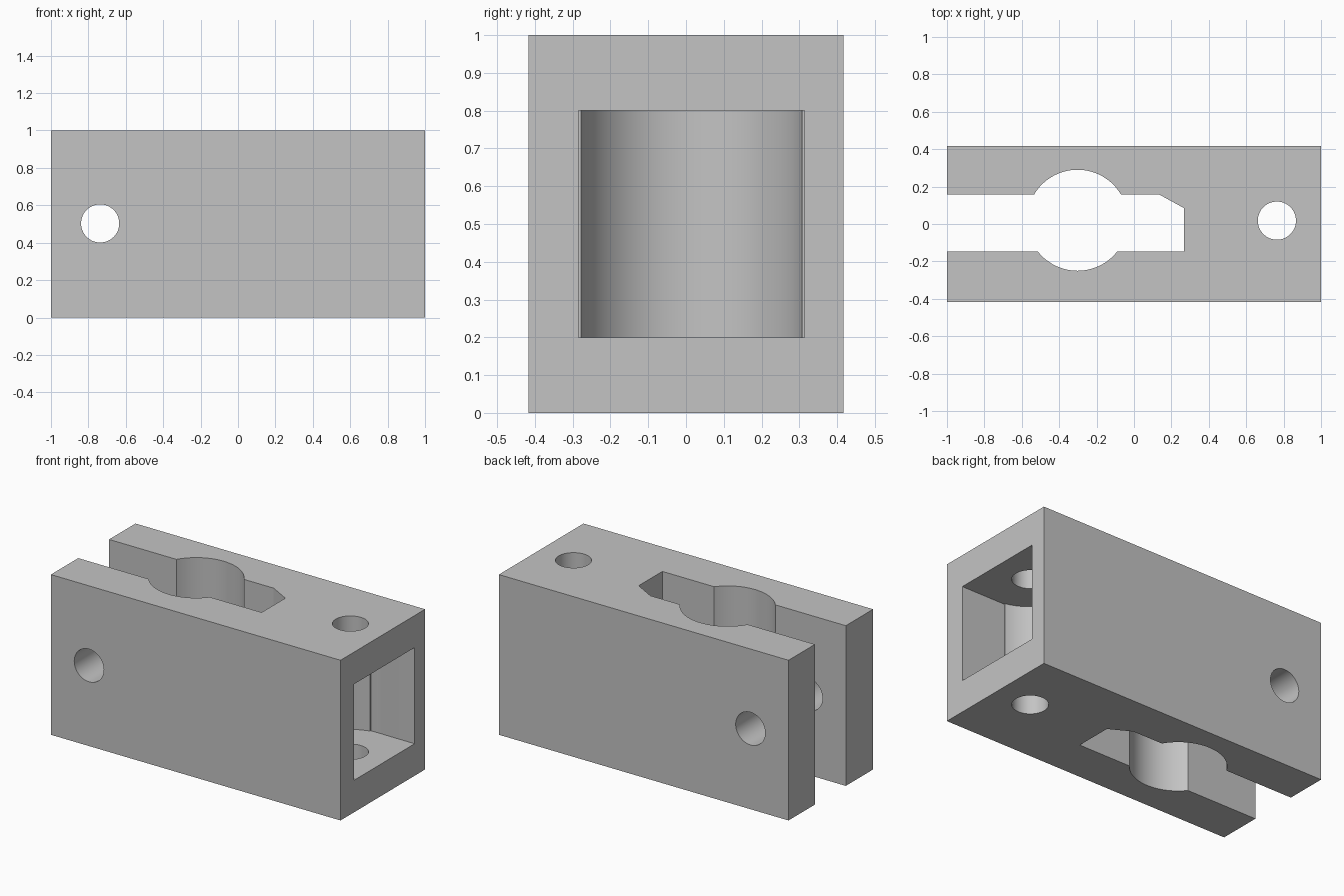
import bpy
import bmesh
import math
from mathutils import Matrix

if "Cube" in bpy.data.objects:
    bpy.data.objects.remove(bpy.data.objects["Cube"])

grey = bpy.data.materials.new("plain grey")
grey.use_nodes = True
colour = (0.55, 0.55, 0.55, 1)
grey.diffuse_color = colour
grey.node_tree.nodes["Principled BSDF"].inputs["Base Color"].default_value = colour


def prism(name, outline, z0, z1, matrix=Matrix()):
    """Extrude a counter-clockwise outline from z0 to z1."""
    bm = bmesh.new()
    base = bm.faces.new([bm.verts.new((x, y, z0)) for x, y in outline])
    top = bmesh.ops.extrude_face_region(bm, geom=[base])["geom"]
    verts = [g for g in top if isinstance(g, bmesh.types.BMVert)]
    bmesh.ops.translate(bm, verts=verts, vec=(0, 0, z1 - z0))
    bmesh.ops.recalc_face_normals(bm, faces=bm.faces)
    bm.transform(matrix)
    mesh = bpy.data.meshes.new(name)
    bm.to_mesh(mesh)
    bm.free()
    mesh.materials.append(grey)
    obj = bpy.data.objects.new(name, mesh)
    bpy.context.scene.collection.objects.link(obj)
    return obj


def rect(x0, x1, y0, y1):
    return [(x0, y0), (x1, y0), (x1, y1), (x0, y1)]


def circle(cx, cy, r, n=64):
    turns = [2 * math.pi * i / n for i in range(n)]
    return [(cx + r * math.cos(a), cy + r * math.sin(a)) for a in turns]


# Solid block
body = prism("clamp_block", rect(-1, 1, -0.417, 0.417), 0, 1)

# Open slot with one chamfered corner, and the round bore through it
slot = [(-1.2, -0.148), (0.267, -0.148), (0.267, 0.085), (0.136, 0.157), (-1.2, 0.157)]
sideways = Matrix.Rotation(math.pi / 2, 4, "X")
cutters = [
    prism("slot_cutter", slot, -0.2, 1.2),
    prism("bore_cutter", circle(-0.302, 0.02, 0.27, 96), -0.2, 1.2),
    # Round-ended pocket in the solid end
    prism("pocket_cutter", rect(0.697, 1.2, -0.285, 0.314), 0.2, 0.8),
    prism("pocket_end_cutter", circle(0.763, 0.015, 0.3, 96), 0.2, 0.8),
    # Vertical pin hole and cross bolt hole
    prism("pin_hole_cutter", circle(0.764, 0.018, 0.102), -0.2, 1.2),
    prism("bolt_hole_cutter", circle(-0.737, 0.503, 0.102), -0.8, 0.8, sideways),
]

bpy.ops.object.select_all(action="DESELECT")
bpy.context.view_layer.objects.active = body
body.select_set(True)
for cutter in cutters:
    cutter.hide_render = True
    mod = body.modifiers.new(cutter.name, "BOOLEAN")
    mod.operation = "DIFFERENCE"
    mod.solver = "EXACT"
    mod.object = cutter
    bpy.ops.object.modifier_apply(modifier=mod.name)
for cutter in cutters:
    bpy.data.objects.remove(cutter)

bpy.ops.object.shade_smooth_by_angle(angle=math.radians(20))
